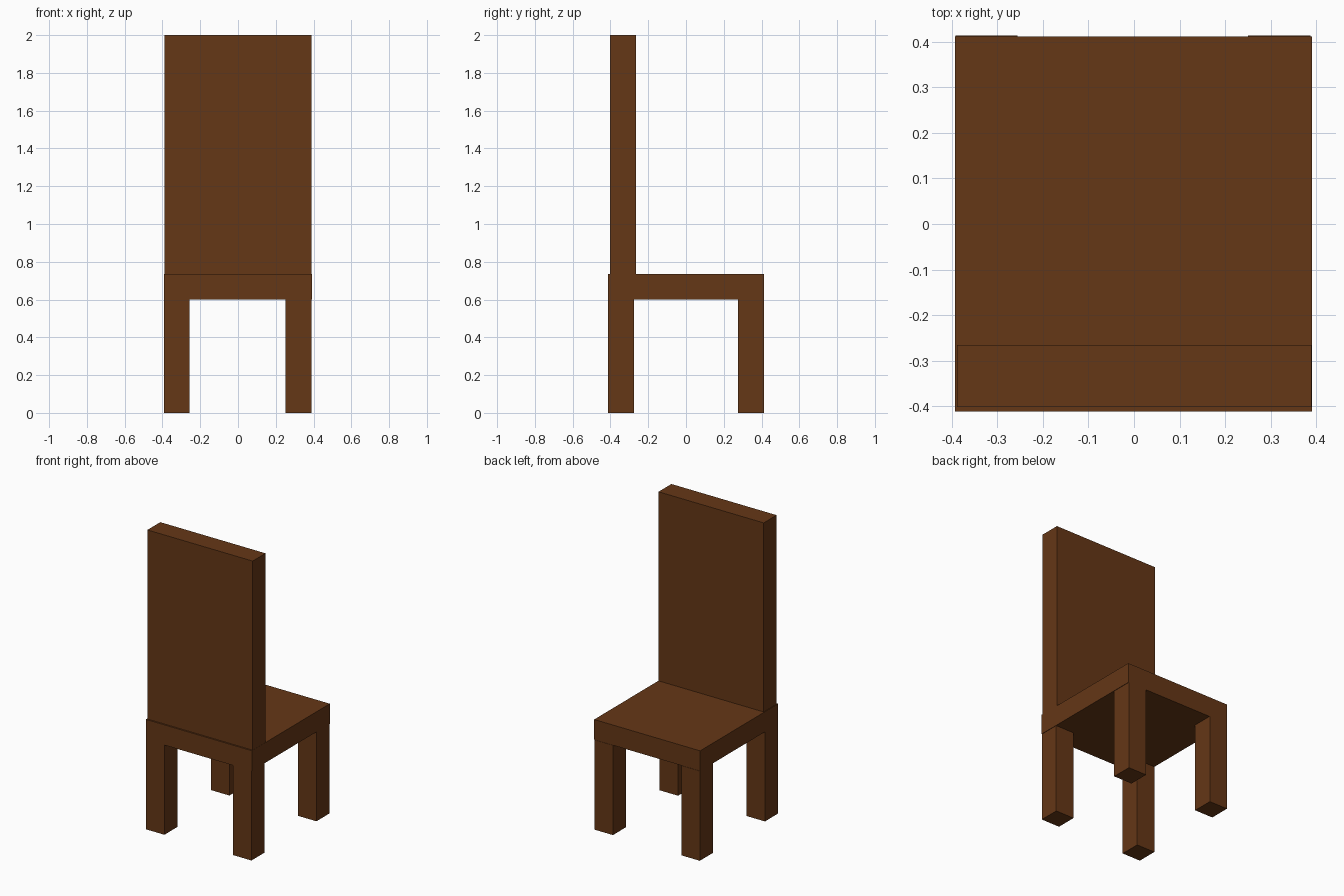
import bpy

if "Cube" in bpy.data.objects:
    bpy.data.objects.remove(bpy.data.objects["Cube"])

wood = bpy.data.materials.new("brown_wood")
wood.diffuse_color = (0.13, 0.038, 0.008, 1)
wood.use_nodes = True
wood.node_tree.nodes["Principled BSDF"].inputs["Base Color"].default_value = wood.diffuse_color


def box(name, x, y, z):
    """Box spanning the (min, max) range given on each axis."""
    bpy.ops.mesh.primitive_cube_add(size=1, location=[sum(r) / 2 for r in (x, y, z)])
    ob = bpy.context.object
    ob.name = name
    ob.scale = [r[1] - r[0] for r in (x, y, z)]
    bpy.ops.object.transform_apply(location=False, rotation=False, scale=True)
    ob.data.materials.append(wood)
    return ob


# Seat slab and tall backrest
box("seat", (-0.393, 0.391), (-0.412, 0.412), (0.60, 0.735))
box("backrest", (-0.389, 0.390), (-0.402, -0.266), (0.735, 2.0))

# Four square legs
for side, x in (("left", (-0.392, -0.256)), ("right", (0.251, 0.388))):
    box(f"front_leg_{side}", x, (-0.412, -0.275), (0, 0.60))
    box(f"back_leg_{side}", x, (0.275, 0.414), (0, 0.60))
